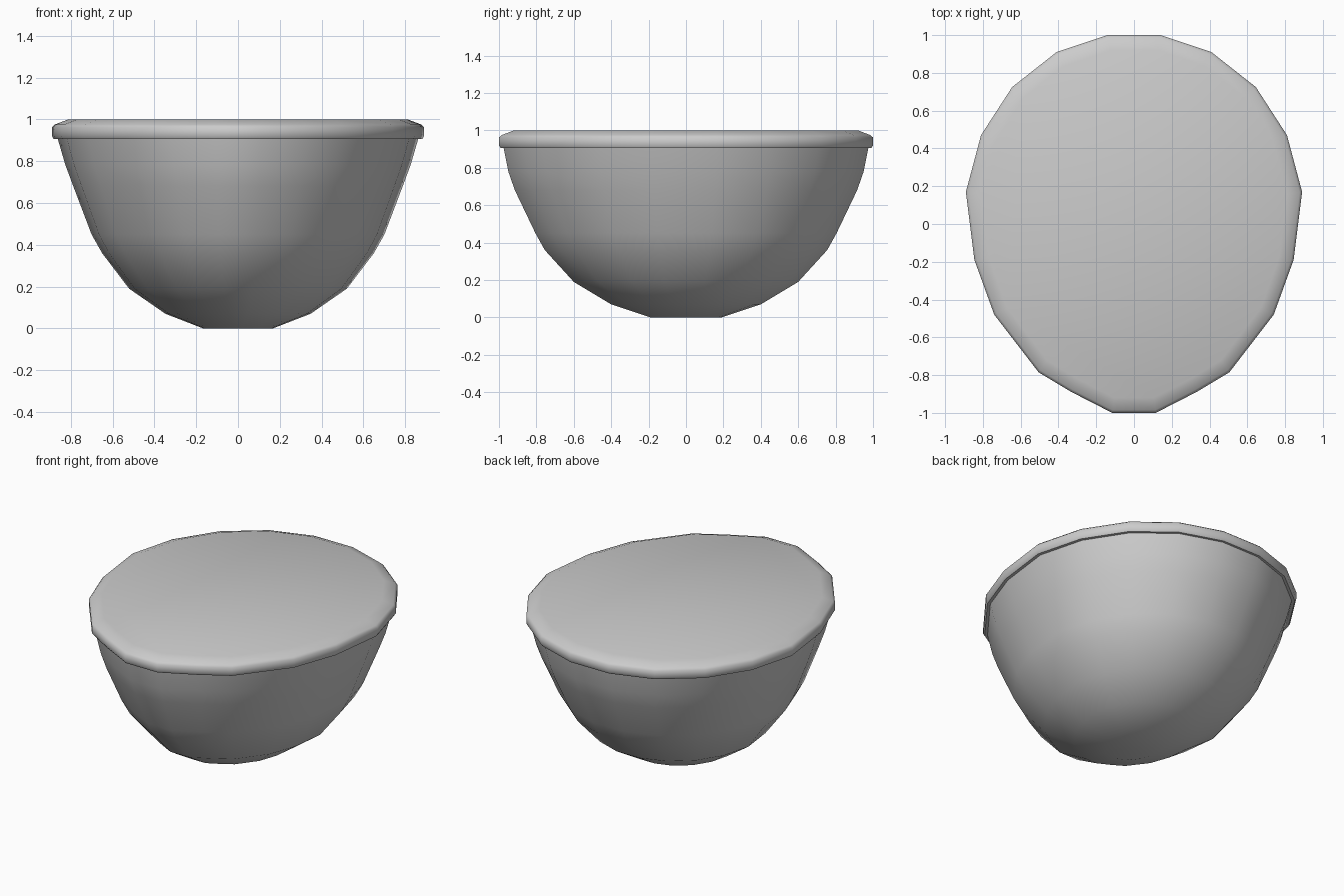
import bpy
import bmesh
import math

if "Cube" in bpy.data.objects:
    bpy.data.objects.remove(bpy.data.objects["Cube"])

# Right half of the egg-shaped outline, back to front
HALF = [(0.14, 1.0), (0.41, 0.91), (0.645, 0.725), (0.81, 0.47), (0.89, 0.17),
        (0.845, -0.19), (0.74, -0.48), (0.505, -0.785), (0.33, -0.89), (0.115, -1.0)]
OUTLINE = HALF + [(-x, y) for x, y in reversed(HALF)]


def egg_loft(name, profile):
    """Stack scaled copies of the outline: profile rows are (x scale, y scale, z)."""
    bm = bmesh.new()
    rings = [[bm.verts.new((x * sx, y * sy, z)) for x, y in OUTLINE]
             for sx, sy, z in profile]
    n = len(OUTLINE)
    for low, high in zip(rings, rings[1:]):
        for i in range(n):
            j = (i + 1) % n
            bm.faces.new((low[i], low[j], high[j], high[i]))
    bm.faces.new(rings[0])
    bm.faces.new(rings[-1])
    bmesh.ops.recalc_face_normals(bm, faces=bm.faces[:])
    mesh = bpy.data.meshes.new(name)
    bm.to_mesh(mesh)
    bm.free()
    obj = bpy.data.objects.new(name, mesh)
    bpy.context.collection.objects.link(obj)
    bpy.ops.object.select_all(action='DESELECT')
    obj.select_set(True)
    bpy.context.view_layer.objects.active = obj
    bpy.ops.object.shade_smooth_by_angle(angle=math.radians(50))
    return obj


# Bowl, rim and flat lid in one closed shell
egg_loft("bowl", [
    (0.187, 0.19, 0.0), (0.39, 0.40, 0.07), (0.585, 0.60, 0.19),
    (0.73, 0.755, 0.36), (0.787, 0.805, 0.45), (0.885, 0.915, 0.68),
    (0.927, 0.95, 0.78), (0.968, 0.975, 0.905),
    (0.99, 0.99, 0.905), (1.0, 1.0, 0.92), (1.0, 1.0, 0.962),
    (0.985, 0.985, 0.975), (0.91, 0.92, 1.0),
])
